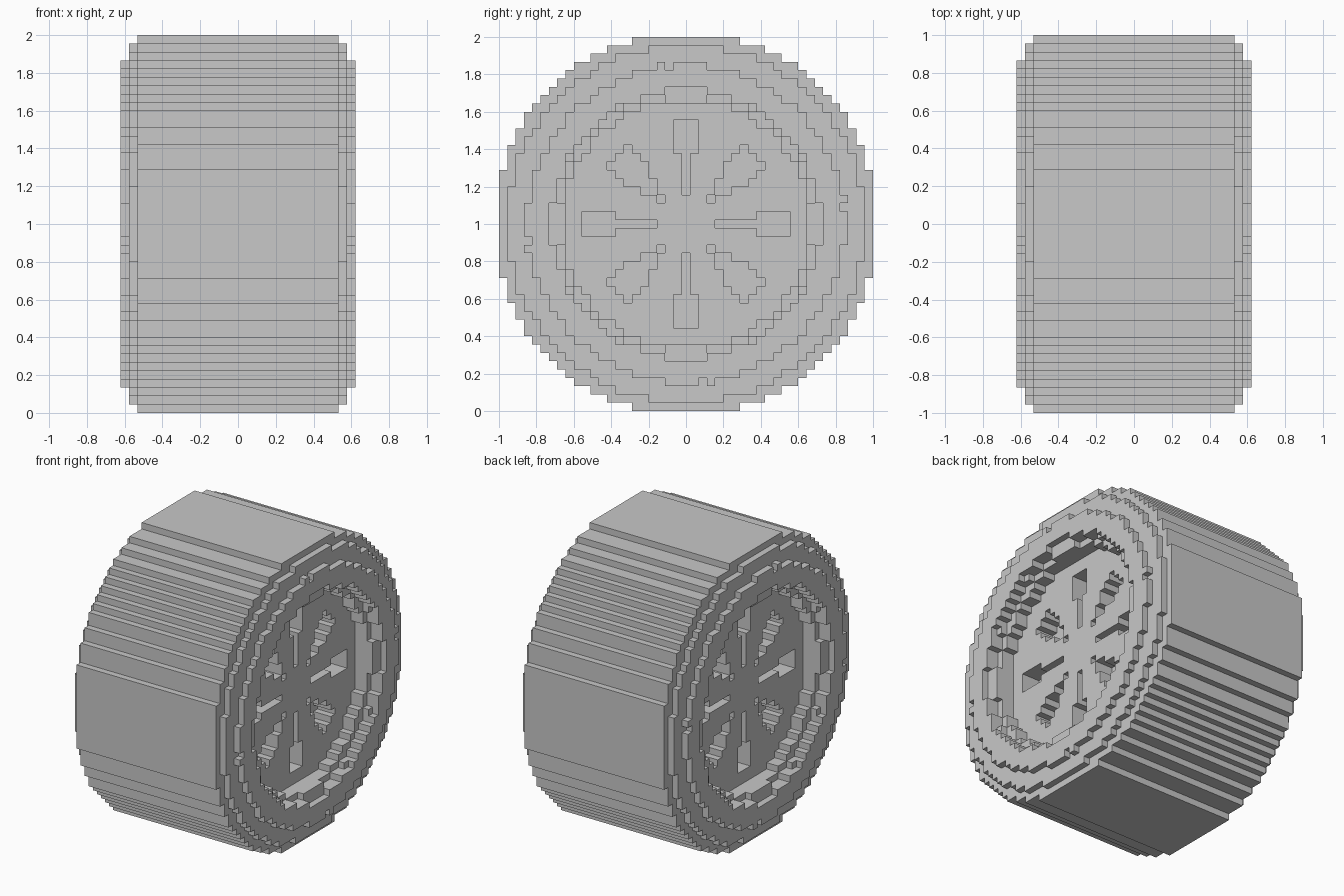
import bpy
import bmesh
from mathutils import Vector

old = bpy.data.objects.get("Cube")
if old:
    bpy.data.objects.remove(old, do_unlink=True)

UNIT = 2 / 45          # edge of one block
HALF = 22              # blocks from the centre to the tread

# Squared radii of the stepped circles, in blocks
TREAD, SHOULDER, SIDEWALL = 531, 465, 368
LIP, BEAD, RIM = 260.5, 250, 223

grey = bpy.data.materials.new("plain_grey")
grey.use_nodes = True
grey.diffuse_color = (0.58, 0.58, 0.58, 1)
bsdf = grey.node_tree.nodes["Principled BSDF"]
bsdf.inputs["Base Color"].default_value = grey.diffuse_color
bsdf.inputs["Roughness"].default_value = 0.8


def ring(outer, inner=-1):
    """Rule for the blocks between two squared radii."""
    return lambda y, z: inner < y * y + z * z <= outer


def turns(y, z):
    """One block position repeated at the four quarter turns."""
    return {(y, z), (z, -y), (-y, -z), (-z, y)}


def sidewall(y, z):
    """Sidewall ring with one chip and one bump on each quarter."""
    if (y, z) in turns(-2, 19):
        return False
    return ring(SIDEWALL, LIP)(y, z) or (y, z) in turns(-3, 19)


def shoulder(y, z):
    """Shoulder ring with a short shelf at each quarter of the opening."""
    a, b = max(abs(y), abs(z)), min(abs(y), abs(z))
    return ring(SHOULDER, BEAD)(y, z) or (a == 15 and b <= 2)


def is_slot(y, z):
    """Paddle-shaped slots, four straight and four diagonal."""
    a, b = max(abs(y), abs(z)), min(abs(y), abs(z))
    straight = (4 <= a <= 8 and b == 0) or (9 <= a <= 12 and b <= 1)
    total, spread = a + b, a - b
    diagonal = (a == b == 3
                or (8 <= total < 12 and spread <= 1)
                or (12 <= total <= 16 and spread <= 2))
    return straight or diagonal


def hub_plate(y, z):
    return ring(RIM)(y, z) and not is_slot(y, z)


def block_slab(name, start, end, inside, both_sides=False):
    """Extrude the blocks picked by a rule along the axle."""
    bm = bmesh.new()
    corners = ((-0.5, -0.5), (0.5, -0.5), (0.5, 0.5), (-0.5, 0.5))
    for y in range(-HALF, HALF + 1):
        for z in range(-HALF, HALF + 1):
            if inside(y, z):
                bm.faces.new([bm.verts.new((start * UNIT, (y + dy) * UNIT, (z + dz) * UNIT))
                              for dy, dz in corners])
    bmesh.ops.remove_doubles(bm, verts=bm.verts[:], dist=UNIT / 10)
    result = bmesh.ops.extrude_face_region(bm, geom=bm.faces[:], use_keep_orig=True)
    moved = [v for v in result["geom"] if isinstance(v, bmesh.types.BMVert)]
    bmesh.ops.translate(bm, verts=moved, vec=Vector(((end - start) * UNIT, 0, 0)))
    bmesh.ops.recalc_face_normals(bm, faces=bm.faces[:])
    bmesh.ops.dissolve_limit(bm, angle_limit=0.01, verts=bm.verts[:], edges=bm.edges[:])
    mesh = bpy.data.meshes.new(name)
    bm.to_mesh(mesh)
    bm.free()
    mesh.materials.append(grey)
    obj = bpy.data.objects.new(name, mesh)
    obj.location.z = 1
    bpy.context.collection.objects.link(obj)
    if both_sides:
        mirror = obj.modifiers.new("other_side", "MIRROR")
        mirror.use_axis = (True, False, False)
        mirror.use_mirror_merge = False
    return obj


# Tyre: wide tread, then two narrower steps on each side
block_slab("tyre_tread", -12, 12, ring(TREAD, RIM))
block_slab("tyre_shoulders", 12, 13, shoulder, True)
block_slab("tyre_sidewalls", 13, 14, sidewall, True)

# Wheel: solid core, with a slotted plate recessed on each side
block_slab("wheel_core", -7, 7, ring(RIM))
block_slab("slotted_hub_plates", 7, 10, hub_plate, True)
